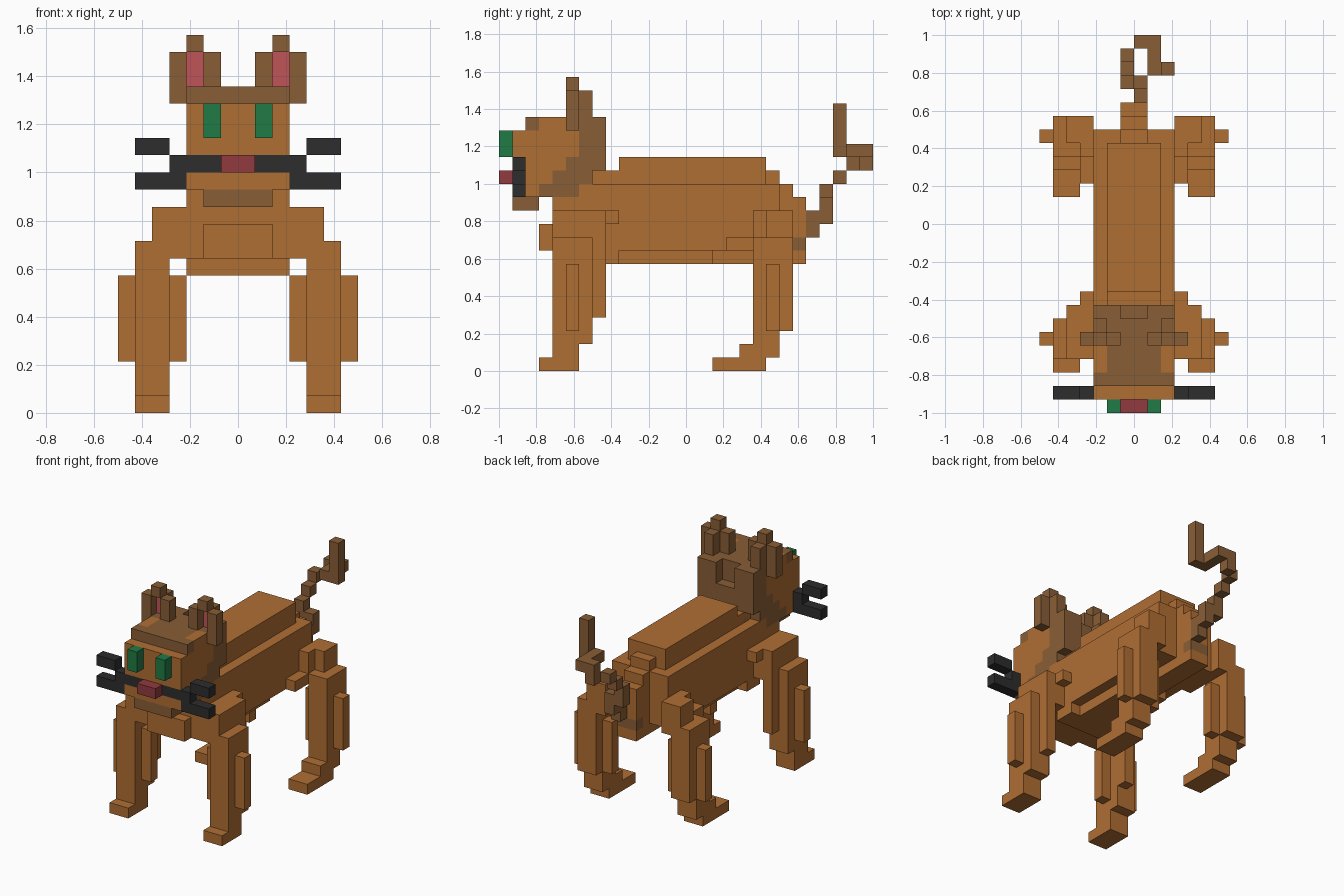
import bpy
import bmesh
from mathutils import Matrix, Vector

cube = bpy.data.objects.get("Cube")
if cube:
    bpy.data.objects.remove(cube, do_unlink=True)

U = 1 / 14  # one block


def material(name, rgb):
    m = bpy.data.materials.new(name)
    m.use_nodes = True
    m.diffuse_color = (*rgb, 1)
    m.node_tree.nodes["Principled BSDF"].inputs["Base Color"].default_value = (*rgb, 1)
    return m


ORANGE = material("orange fur", (0.434, 0.156, 0.034))
BROWN = material("brown fur", (0.25, 0.112, 0.037))
GREEN = material("eye green", (0.015, 0.195, 0.058))
BLACK = material("whisker black", (0.026, 0.026, 0.026))
RED = material("nose red", (0.283, 0.042, 0.048))
PINK = material("ear pink", (0.527, 0.089, 0.098))


def blocks(name, mat, boxes, mirror=False):
    """Join boxes given as (x0, x1, y0, y1, z0, z1) in block units."""
    bm = bmesh.new()
    for x0, x1, y0, y1, z0, z1 in boxes:
        spans = [(x0, x1), (-x1, -x0)] if mirror else [(x0, x1)]
        for a, b in spans:
            centre = Vector((a + b, y0 + y1, z0 + z1)) * U / 2
            size = Vector((b - a, y1 - y0, z1 - z0)) * U
            bmesh.ops.create_cube(bm, size=1, matrix=Matrix.Translation(centre) @ Matrix.Diagonal((*size, 1)))
    mesh = bpy.data.meshes.new(name)
    bm.to_mesh(mesh)
    bm.free()
    mesh.materials.append(mat)
    obj = bpy.data.objects.new(name, mesh)
    bpy.context.collection.objects.link(obj)
    return obj


# Torso with stepped spine, belly, chest and rump
blocks("torso", ORANGE, [
    (-3, 3, -10, 7, 9, 13), (-3, 3, -8, 7, 13, 14),
    (-1, 1, 7, 8, 8, 14), (-1, 1, 8, 9, 10, 13), (-1, 1, 8, 9, 8, 9),
])
blocks("spine", ORANGE, [(-2, 2, -7, 6, 14, 15), (-1, 1, 6, 7, 14, 15), (-2, 2, -5, 6, 15, 16)])
blocks("belly", ORANGE, [(-3, 3, -7, -5, 8, 9), (-2, 2, -5, 2, 8, 9), (-1, 1, 2, 7, 8, 9)])
blocks("chest", ORANGE, [(-2, 2, -11, -10, 9, 11)])
blocks("rump_band", BROWN, [(-1, 1, 8, 9, 9, 10)])

# Legs, mirrored left and right
blocks("front_legs", ORANGE, [
    (4, 6, -11, -8, 0, 1), (4, 6, -10, -8, 1, 2), (4, 6, -10, -7, 2, 10),
    (4, 5, -7, -6, 4, 10), (3, 4, -10, -6, 9, 10),
    (3, 5, -10, -6, 10, 12), (3, 4, -6, -5, 11, 12),
    (6, 7, -9, -8, 3, 8), (3, 4, -9, -8, 3, 8),
], mirror=True)
blocks("back_legs", ORANGE, [
    (4, 6, 2, 6, 0, 1), (4, 6, 4, 7, 1, 2), (4, 6, 5, 7, 2, 3),
    (4, 6, 5, 8, 3, 10), (3, 4, 3, 8, 9, 10),
    (3, 5, 6, 8, 10, 12), (3, 4, 5, 6, 10, 12),
    (6, 7, 6, 7, 3, 8), (3, 4, 6, 7, 3, 8),
], mirror=True)

# Curled tail
blocks("tail", BROWN, [
    (0, 1, 9, 10, 10, 12), (0, 1, 10, 11, 11, 13), (-1, 0, 10, 11, 12, 14),
    (-1, 0, 11, 12, 14, 15), (-1, 0, 12, 13, 15, 16), (0, 1, 13, 14, 15, 16),
    (0, 2, 13, 14, 16, 17), (1, 2, 12, 13, 16, 17), (1, 2, 11, 12, 16, 17),
    (2, 3, 11, 12, 16, 20),
])

# Head core, chin and stepped back of the head
blocks("head", BROWN, [
    (-2, 2, -12, -8, 13, 19), (-2, 2, -8, -7, 14, 19),
    (-3, 3, -7, -6, 15, 17), (-2, 2, -7, -6, 14, 15),
    (-3, -1, -7, -6, 17, 19), (1, 3, -7, -6, 17, 19),
])
blocks("chin", BROWN, [(-2, 2, -13, -11, 12, 13)])

# Cheeks: each column is orange between two heights and brown elsewhere
columns = [(-12, 13, 13, 18), (-11, 13, 14, 19), (-10, 13, 15, 19), (-9, 13, 16, 18), (-8, 14, 14, 14)]
orange, brown = [], []
for y, base, low, high in columns:
    for group, z0, z1 in ((brown, base, low), (orange, low, high), (brown, high, 19)):
        if z1 > z0:
            group.append((2, 3, y, y + 1, z0, z1))
blocks("cheek_patches", ORANGE, orange, mirror=True)
blocks("cheek_fur", BROWN, brown, mirror=True)

# Face
blocks("face", ORANGE, [(-3, 3, -13, -12, 13, 14), (-3, 3, -13, -12, 15, 18)])
blocks("whiskers", BLACK, [(0, 4, -13, -12, 14, 15), (4, 6, -13, -12, 15, 16), (3, 6, -13, -12, 13, 14)], mirror=True)
blocks("eyes", GREEN, [(1, 2, -14, -13, 16, 18)], mirror=True)
blocks("nose", RED, [(-1, 1, -14, -13, 14, 15)])

# Ears with pink hollows
blocks("ears", BROWN, [
    (3, 4, -9, -8, 18, 21), (1, 2, -9, -8, 19, 21),
    (2, 3, -9, -8, 21, 22), (2, 3, -8, -7, 19, 21),
], mirror=True)
blocks("inner_ears", PINK, [(2, 3, -8.1, -8, 19, 21)], mirror=True)
